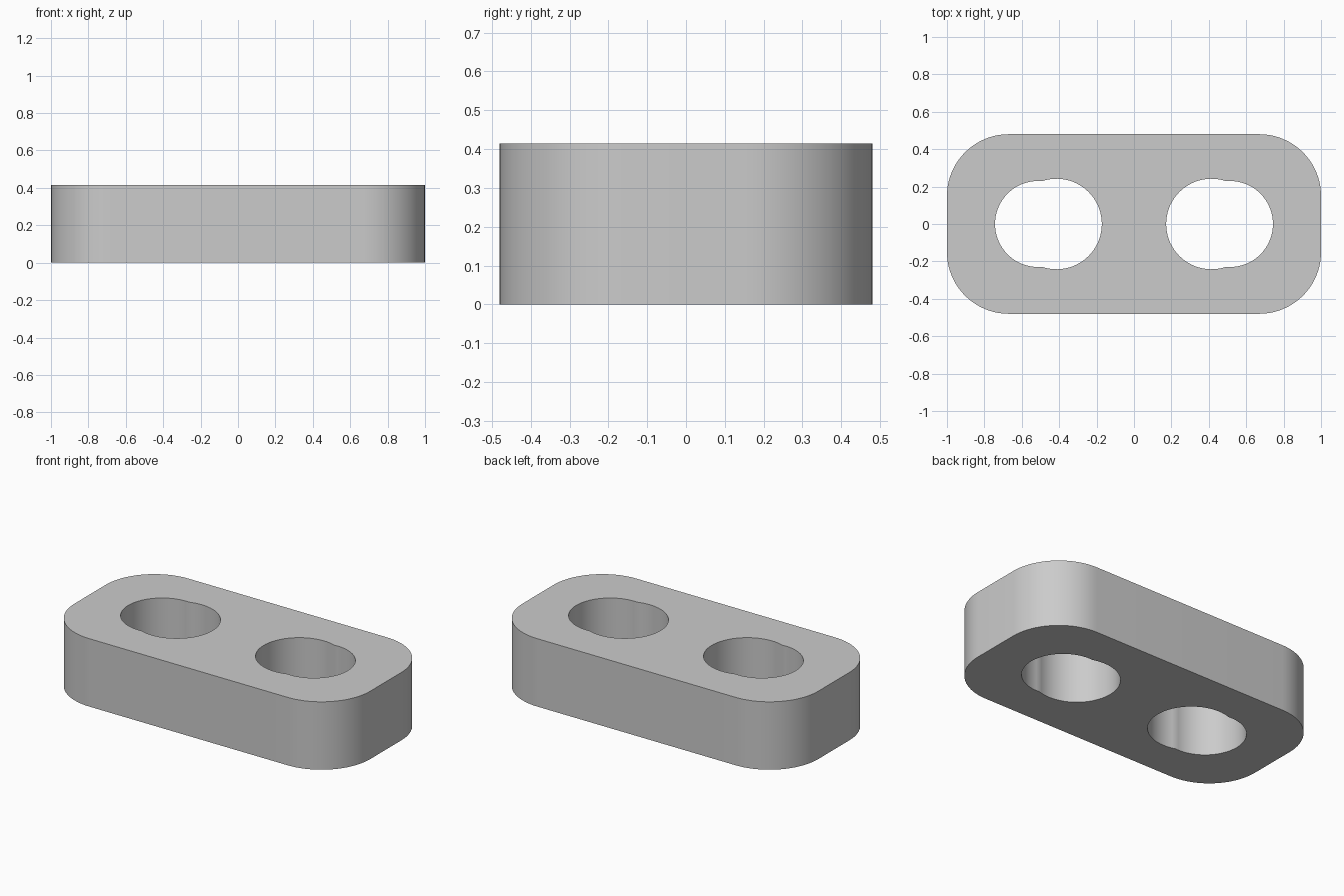
import bpy
import bmesh
from math import pi, cos, sin, acos

if "Cube" in bpy.data.objects:
    bpy.data.objects.remove(bpy.data.objects["Cube"], do_unlink=True)

HALF_X, HALF_Y, HEIGHT, CORNER = 1.0, 0.48, 0.415, 0.33
NEAR_X, NEAR_R = 0.414, 0.242    # inner circle of each hole
FAR_X, FAR_R = 0.513, 0.23       # outer circle of each hole


def arc(cx, cy, r, start, end, steps):
    return [(cx + r * cos(start + (end - start) * i / steps),
             cy + r * sin(start + (end - start) * i / steps))
            for i in range(steps + 1)]


# Rounded rectangle outline
outline = []
for i, (sx, sy) in enumerate([(1, 1), (-1, 1), (-1, -1), (1, -1)]):
    outline += arc(sx * (HALF_X - CORNER), sy * (HALF_Y - CORNER),
                   CORNER, i * pi / 2, (i + 1) * pi / 2, 20)

# Hole outline: two overlapping circles joined where they cross
gap = FAR_X - NEAR_X
cross = (gap ** 2 + NEAR_R ** 2 - FAR_R ** 2) / (2 * gap)
near_angle = acos(cross / NEAR_R)
far_angle = acos((cross - gap) / FAR_R)
hole = arc(NEAR_X, 0, NEAR_R, near_angle, 2 * pi - near_angle, 44)
hole += arc(FAR_X, 0, FAR_R, -far_angle, far_angle, 36)[1:-1]

# Filled, extruded plate with mirrored holes
curve = bpy.data.curves.new("link_plate_profile", "CURVE")
curve.dimensions = "2D"
curve.fill_mode = "BOTH"
curve.extrude = HEIGHT / 2
for points in (outline, hole, [(-x, y) for x, y in hole]):
    spline = curve.splines.new("POLY")
    spline.points.add(len(points) - 1)
    for p, (x, y) in zip(spline.points, points):
        p.co = (x, y, 0, 1)
    spline.use_cyclic_u = True

plate = bpy.data.objects.new("link_plate", curve)
bpy.context.collection.objects.link(plate)
bpy.ops.object.select_all(action="DESELECT")
plate.select_set(True)
bpy.context.view_layer.objects.active = plate
bpy.ops.object.convert(target="MESH")
plate = bpy.context.object
plate.name = "link_plate"

# Weld the caps to the walls and stand the plate on the ground
bm = bmesh.new()
bm.from_mesh(plate.data)
bmesh.ops.remove_doubles(bm, verts=bm.verts, dist=0.0005)
bmesh.ops.translate(bm, verts=bm.verts, vec=(0, 0, HEIGHT / 2))
bmesh.ops.recalc_face_normals(bm, faces=bm.faces)
bm.to_mesh(plate.data)
bm.free()

# Plain grey finish
grey = bpy.data.materials.new("grey")
grey.use_nodes = True
colour = (0.6, 0.6, 0.6, 1)
grey.diffuse_color = colour
grey.node_tree.nodes["Principled BSDF"].inputs["Base Color"].default_value = colour
plate.data.materials.clear()
plate.data.materials.append(grey)
bpy.ops.object.shade_smooth_by_angle(angle=pi / 6)
